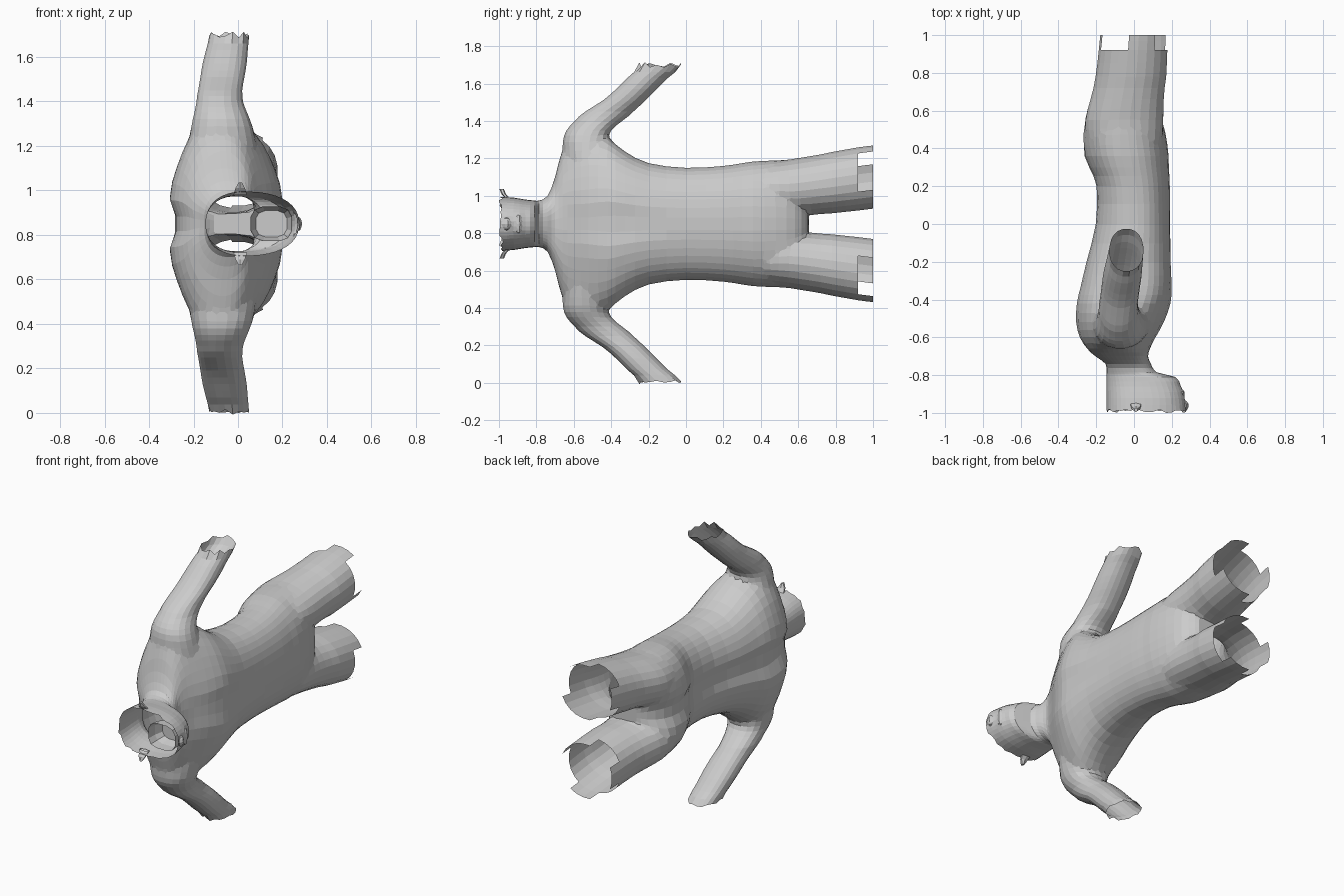
import bpy, bmesh, math, random

if "Cube" in bpy.data.objects:
    bpy.data.objects.remove(bpy.data.objects["Cube"])

random.seed(3)
CZ = 0.85  # body midline height


def catmull(rows, n=2):
    out = []
    for i in range(len(rows) - 1):
        p0, p1 = rows[max(i - 1, 0)], rows[i]
        p2, p3 = rows[i + 1], rows[min(i + 2, len(rows) - 1)]
        for k in range(n):
            t = k / n
            out.append([0.5 * (2 * b + (c - a) * t + (2 * a - 5 * b + 4 * c - d) * t * t
                               + (3 * b - a - 3 * c + d) * t ** 3)
                        for a, b, c, d in zip(p0, p1, p2, p3)])
    return out + [list(rows[-1])]


def loft(name, rings, caps=(True, True)):
    bm = bmesh.new()
    loops = [[bm.verts.new(p) for p in r] for r in rings]
    for a, b in zip(loops, loops[1:]):
        for i in range(len(a)):
            j = (i + 1) % len(a)
            bm.faces.new((a[i], a[j], b[j], b[i]))
    if caps[0]:
        bm.faces.new(loops[0])
    if caps[1]:
        bm.faces.new(loops[-1])
    bmesh.ops.recalc_face_normals(bm, faces=bm.faces)
    me = bpy.data.meshes.new(name)
    bm.to_mesh(me)
    bm.free()
    ob = bpy.data.objects.new(name, me)
    bpy.context.collection.objects.link(ob)
    return ob


def oval(n, p):
    for i in range(n):
        a = 2 * math.pi * (i + 0.5) / n
        c, s = math.cos(a), math.sin(a)
        yield (math.copysign(abs(c) ** (2 / p), c), math.copysign(abs(s) ** (2 / p), s))


def trunk_ring(row):
    y, w, xb, xf, xc, back, front = row
    # flatter, wedge-like cross-sections across the shoulders
    p = 2.3 - 0.45 * math.exp(-((y + .56) / .14) ** 2)
    pts = []
    for c, s in oval(40, p):
        x = xc + (c * (xf - xc) if c > 0 else c * (xc - xb))
        g = math.exp(-(s * w / 0.06) ** 2)
        x += back * g if c < 0 else -front * g
        pts.append((x, y, CZ + s * w))
    return pts


# trunk, neck and head: y, half width, back, front, widest x, spine groove, chest groove
trunk_rows = [
    (-0.99, .145, -.145, .275, .03, 0, 0), (-0.92, .14, -.145, .27, .03, 0, 0),
    (-0.86, .13, -.145, .25, .02, 0, 0), (-0.81, .125, -.145, .22, 0, 0, 0),
    (-0.785, .125, -.145, .12, -.02, 0, 0), (-0.74, .15, -.16, .09, -.04, .01, 0),
    (-0.70, .25, -.215, .075, -.06, .02, 0), (-0.66, .40, -.255, .085, -.07, .03, 0),
    (-0.60, .49, -.295, .12, -.08, .045, .01), (-0.52, .51, -.315, .165, -.07, .05, .015),
    (-0.42, .465, -.31, .20, -.05, .045, .02), (-0.33, .39, -.29, .205, -.02, .04, .02),
    (-0.20, .325, -.26, .20, -.02, .03, .01), (0.0, .30, -.21, .192, 0, .02, 0),
    (0.20, .31, -.205, .19, -.01, .02, 0), (0.30, .325, -.245, .185, -.03, .03, 0),
    (0.42, .34, -.29, .18, -.05, .07, 0), (0.54, .335, -.275, .155, -.05, .09, 0),
    (0.62, .26, -.20, .11, -.04, .06, 0), (0.655, .13, -.10, .05, -.03, 0, 0)]
body = loft("body", [trunk_ring(r) for r in catmull(trunk_rows)])

parts = []
# arms: side offset, y min, y max, x min, x max
arm_rows = [(.24, -.62, -.44, -.20, .08), (.34, -.65, -.41, -.22, .085),
            (.44, -.665, -.41, -.215, .07), (.50, -.645, -.40, -.20, .045),
            (.55, -.60, -.335, -.19, .025), (.60, -.54, -.28, -.18, .02),
            (.66, -.445, -.215, -.17, .03), (.72, -.375, -.155, -.16, .04),
            (.78, -.315, -.095, -.145, .045), (.835, -.25, -.025, -.13, .05)]
# legs: y, inner offset, outer offset, x min, x max
leg_rows = [(.34, .08, .29, -.20, .11), (.44, .06, .325, -.245, .15),
            (.55, .035, .347, -.265, .16), (.66, .042, .365, -.235, .162),
            (.78, .055, .385, -.205, .172), (.92, .07, .41, -.188, .178),
            (1.0, .08, .42, -.18, .18)]
for s in (1, -1):
    arm = [[((x0 + x1) / 2 + c * (x1 - x0) / 2, (y0 + y1) / 2 + d * (y1 - y0) / 2, CZ + s * o)
            for c, d in oval(20, 2.2)] for o, y0, y1, x0, x1 in catmull(arm_rows)]
    parts.append(loft("arm", arm))
    leg = [[((x0 + x1) / 2 + c * (x1 - x0) / 2, y, CZ + s * (a + b) / 2 + d * (b - a) / 2)
            for c, d in oval(24, 2.1)] for y, a, b, x0, x1 in catmull(leg_rows)]
    parts.append(loft("leg", leg))

# nose and lips
for name, y, x, r, w in (("nose", -.96, .268, .026, .035), ("lips", -.893, .257, .014, .055)):
    parts.append(loft(name, [[(x + c * r * k, y + d * r * k, CZ + w * t) for c, d in oval(8, 2)]
                             for t, k in ((-1, .4), (-.5, .85), (0, 1.15), (.5, .85), (1, .4))]))

# merge parts into one skin
for p in parts:
    m = body.modifiers.new("join", 'BOOLEAN')
    m.operation, m.solver, m.object = 'UNION', 'EXACT', p
dg = bpy.context.evaluated_depsgraph_get()
skin = bpy.data.meshes.new_from_object(body.evaluated_get(dg))
body.modifiers.clear()
body.data = skin
for p in parts:
    bpy.data.objects.remove(p)

# open the cut ends and notch the thighs
bm = bmesh.new()
bm.from_mesh(skin)
gone = []
for f in bm.faces:
    c, n = f.calc_center_median(), f.normal
    side = abs(c.z - CZ)
    end = (abs(n.y) > .99 and abs(c.y) > .985) or (abs(n.z) > .99 and side > .83)
    notch = c.y > .93 and ((c.x < -.04 and not .17 < side < .32)
                           or (c.x > .05 and .19 < side < .37))
    if end or notch:
        gone.append(f)
bmesh.ops.delete(bm, geom=gone, context='FACES')

# soften the shoulder, hip and face seams
soft = [v for v in bm.verts if not v.is_boundary and (
    (.22 < abs(v.co.z - CZ) < .56 and -.68 < v.co.y < -.32) or .36 < v.co.y < .76
    or (-.98 < v.co.y < -.86 and v.co.x > .2))]
for _ in range(3):
    bmesh.ops.smooth_vert(bm, verts=soft, factor=.4,
                          use_axis_x=True, use_axis_y=True, use_axis_z=True)

# fray the cut edges
for v in bm.verts:
    if v.is_boundary:
        if abs(v.co.z - CZ) > .82:
            v.co.z += math.copysign(random.uniform(-.03, .015), v.co.z - CZ)
        elif v.co.y < -.97:
            v.co.y += random.uniform(-.01, .012)
bm.to_mesh(skin)
bm.free()

# mouth cavity inside the head
loft("mouth_cavity", [[(.15 + c * .095 * k, y, CZ + d * .08 * k) for c, d in oval(12, 3)]
                      for y, k in ((-.98, 1), (-.92, .95), (-.87, .75))], (False, True))

# ear scraps at the cut edge
for s in (1, -1):
    loft("ear", [[(.01 + c * .035 * k, y + d * .012, CZ + s * o) for c, d in oval(6, 2)]
                 for o, y, k in ((.13, -.95, 1), (.16, -.975, .7), (.185, -.985, .25))],
         (False, True))
